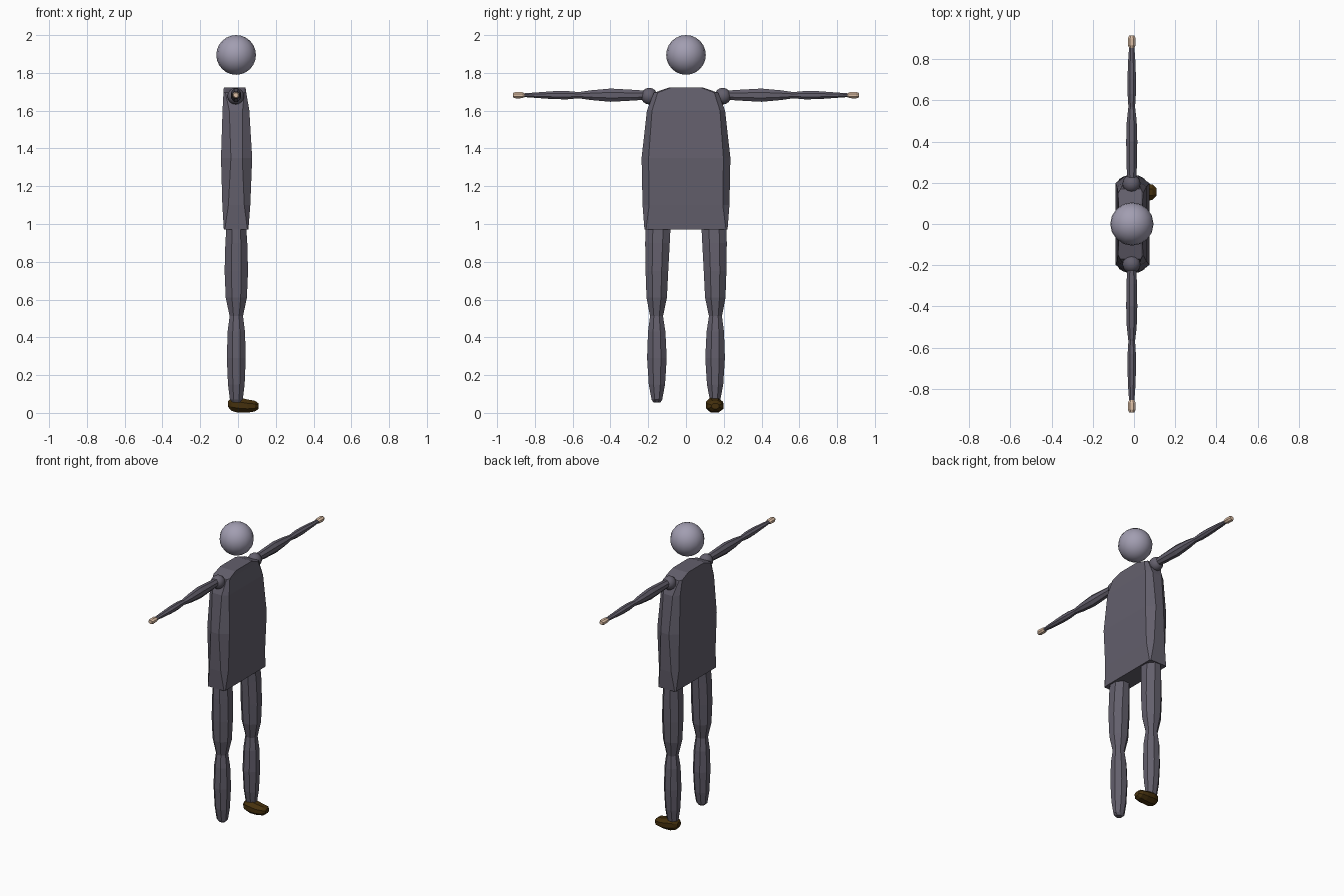
import bpy, bmesh, math
from mathutils import Vector

if "Cube" in bpy.data.objects:
    bpy.data.objects.remove(bpy.data.objects["Cube"])


def material(name, rgb):
    m = bpy.data.materials.new(name)
    m.diffuse_color = (*rgb, 1)
    m.use_nodes = True
    m.node_tree.nodes["Principled BSDF"].inputs["Base Color"].default_value = m.diffuse_color
    return m


CLOTH = material("dark grey cloth", (0.125, 0.115, 0.15))
HEAD = material("pale grey head", (0.36, 0.34, 0.44))
SKIN = material("skin", (0.72, 0.52, 0.38))
LEATHER = material("brown leather", (0.06, 0.03, 0.004))


def loft(name, rings, mat):
    """Skin a list of equally long point rings and cap both ends."""
    bm = bmesh.new()
    loops = [[bm.verts.new(p) for p in ring] for ring in rings]
    n = len(loops[0])
    for a, b in zip(loops, loops[1:]):
        for i in range(n):
            j = (i + 1) % n
            bm.faces.new((a[i], a[j], b[j], b[i]))
    bm.faces.new(loops[0][::-1])
    bm.faces.new(loops[-1])
    bmesh.ops.recalc_face_normals(bm, faces=bm.faces)
    me = bpy.data.meshes.new(name)
    bm.to_mesh(me)
    bm.free()
    ob = bpy.data.objects.new(name, me)
    bpy.context.collection.objects.link(ob)
    me.materials.append(mat)
    return ob


def oval(center, u, v, ru, rv, n=8):
    """Ring of n points spanned by the axes u and v."""
    c, u, v = Vector(center), Vector(u), Vector(v)
    angles = [2 * math.pi * (i + 0.5) / n for i in range(n)]
    k = 1 / math.cos(math.pi / n)
    return [c + u * ru * k * math.cos(a) + v * rv * k * math.sin(a) for a in angles]


def ball(name, loc, radius, segments, rings, mat):
    bpy.ops.mesh.primitive_uv_sphere_add(segments=segments, ring_count=rings,
                                         radius=radius, location=loc)
    ob = bpy.context.object
    ob.name = name
    ob.data.materials.append(mat)
    bpy.ops.object.shade_smooth_by_angle(angle=math.radians(40))
    return ob


X, Y, Z = (1, 0, 0), (0, 1, 0), (0, 0, 1)

# Torso: z, back x, front x, half width, half width of front panel, half depth of side
torso = []
for z, x0, x1, hy, fy, sx in [
        (0.97, -0.075, 0.055, 0.22, 0.212, 0.06),
        (1.10, -0.083, 0.065, 0.23, 0.195, 0.042),
        (1.35, -0.09, 0.075, 0.235, 0.198, 0.03),
        (1.60, -0.082, 0.06, 0.207, 0.18, 0.035),
        (1.695, -0.077, 0.044, 0.17, 0.15, 0.05),
        (1.722, -0.075, 0.04, 0.09, 0.08, 0.05)]:
    m = (x0 + x1) / 2
    torso.append([(x1, -fy, z), (x1, fy, z), (m + sx, hy, z), (m - sx, hy, z),
                  (x0, fy, z), (x0, -fy, z), (m - sx, -hy, z), (m + sx, -hy, z)])
loft("torso", torso, CLOTH)

# Head floats above the open neck
ball("head", (-0.01, 0, 1.895), 0.105, 16, 12, HEAD)

for side, s in (("left", 1), ("right", -1)):
    # Leg sections: z, centre y, radius in x, radius in y
    thigh = [(1.02, 0.146, 0.05, 0.066), (0.90, 0.151, 0.058, 0.065),
             (0.75, 0.154, 0.062, 0.06), (0.61, 0.155, 0.056, 0.054),
             (0.51, 0.156, 0.035, 0.034)]
    calf = [(0.515, 0.156, 0.035, 0.034), (0.43, 0.155, 0.046, 0.046),
            (0.29, 0.154, 0.05, 0.052), (0.15, 0.154, 0.044, 0.043),
            (0.07, 0.154, 0.034, 0.028), (0.055, 0.154, 0.02, 0.018)]
    for part, rows in (("thigh", thigh), ("lower_leg", calf)):
        loft(f"{side}_{part}",
             [oval((-0.009, s * y, z), X, Y, rx, ry) for z, y, rx, ry in rows], CLOTH)

    # Shoulder joint
    ball(f"{side}_shoulder", (-0.012, s * 0.195, 1.677), 0.044, 12, 8, CLOTH)

    # Arm sections: y, radius in x, radius in z
    upper = [(0.20, 0.022, 0.023), (0.29, 0.025, 0.029), (0.40, 0.027, 0.035),
             (0.50, 0.024, 0.026), (0.57, 0.016, 0.016)]
    fore = [(0.565, 0.016, 0.016), (0.63, 0.02, 0.022), (0.70, 0.021, 0.021),
            (0.80, 0.017, 0.014), (0.87, 0.012, 0.009)]
    hand = [(0.855, 0.013, 0.011), (0.868, 0.019, 0.016),
            (0.90, 0.019, 0.017), (0.915, 0.012, 0.012)]
    for part, rows, mat in (("upper_arm", upper, CLOTH), ("forearm", fore, CLOTH),
                            ("hand", hand, SKIN)):
        loft(f"{side}_{part}",
             [oval((-0.011, s * y, 1.682), X, Z, rx, rz) for y, rx, rz in rows], mat)

# Single shoe, toe pointing along +x: x, centre z, half width, half height
shoe = [(-0.052, 0.047, 0.018, 0.016), (-0.035, 0.045, 0.036, 0.034),
        (0.0, 0.042, 0.045, 0.041), (0.05, 0.036, 0.045, 0.035),
        (0.09, 0.036, 0.037, 0.028), (0.108, 0.036, 0.02, 0.015)]
loft("shoe", [oval((x, 0.15 + 0.05 * x, z), Y, Z, ry, rz)
              for x, z, ry, rz in shoe], LEATHER)
